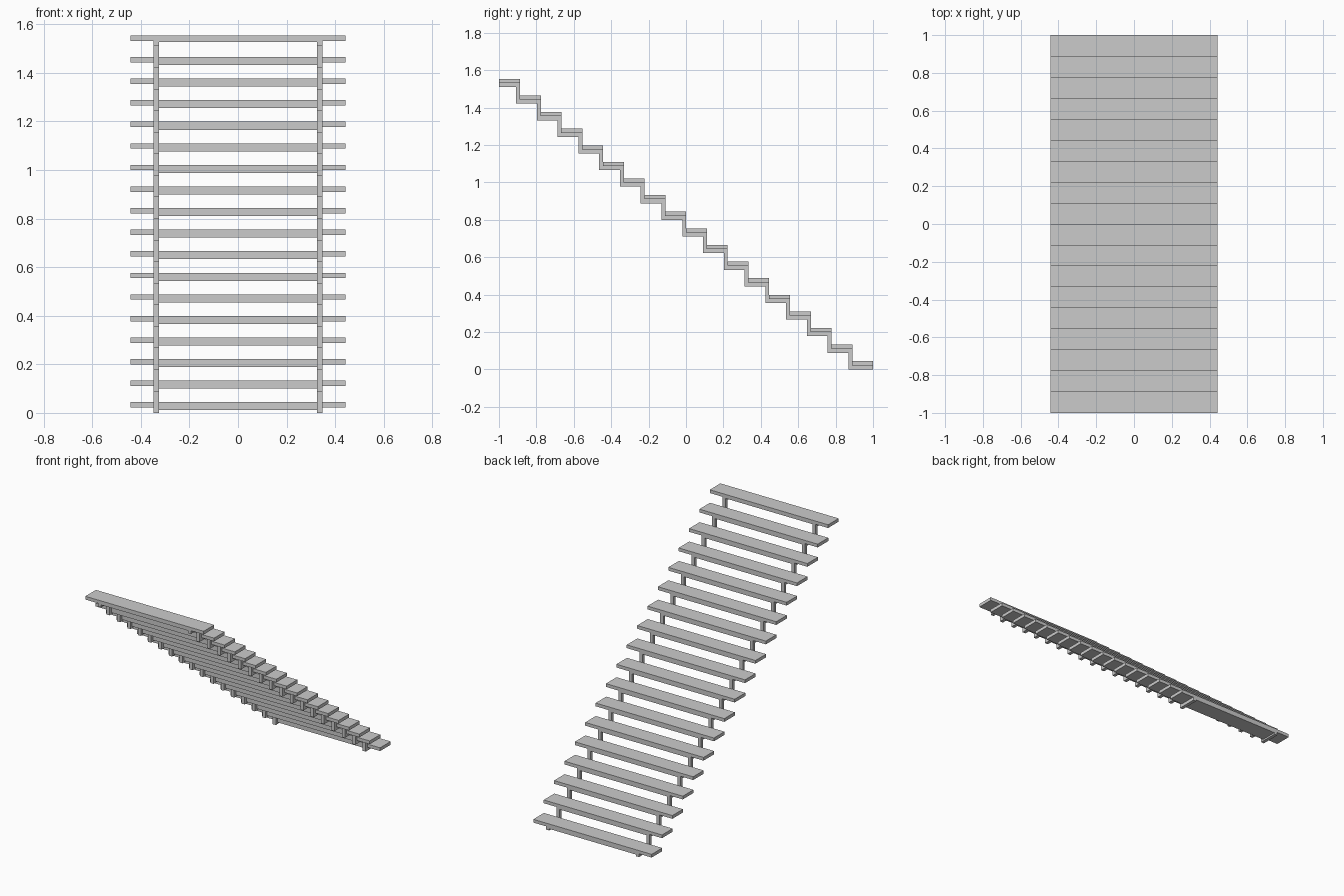
import bpy, bmesh

if "Cube" in bpy.data.objects:
    bpy.data.objects.remove(bpy.data.objects["Cube"])

N = 18                 # number of treads
RUN, RISE = 0.111, 0.0888
DEPTH = 0.113          # tread depth
HALF_W = 0.443         # tread half width
T = 0.022              # tread and rail thickness
SX0, SX1 = 0.325, 0.348  # stringer inner and outer x


def make_object(name, bm):
    bmesh.ops.recalc_face_normals(bm, faces=bm.faces)
    mesh = bpy.data.meshes.new(name)
    bm.to_mesh(mesh)
    bm.free()
    obj = bpy.data.objects.new(name, mesh)
    bpy.context.collection.objects.link(obj)
    return obj


def box(name, x0, x1, y0, y1, z0, z1):
    bm = bmesh.new()
    bmesh.ops.create_cube(bm, size=1)
    for v in bm.verts:
        v.co.x = x0 if v.co.x < 0 else x1
        v.co.y = y0 if v.co.y < 0 else y1
        v.co.z = z0 if v.co.z < 0 else z1
    return make_object(name, bm)


# treads with a thin cleat between the stringers, climbing towards -y
for i in range(N):
    y1 = 1 - i * RUN
    z0 = T + i * RISE
    box(f"tread_{i + 1}", -HALF_W, HALF_W, y1 - DEPTH, y1, z0, z0 + T)
    drop = 0.005 if i == N - 1 else 0.011
    box(f"tread_cleat_{i + 1}", -SX0, SX0, y1 - DEPTH, y1, z0 - drop, z0)

# zigzag stringer outline: upper edge going up, lower edge coming back
upper, lower = [], []
for i in range(N):
    y1 = 1 - i * RUN
    z = i * RISE
    y0 = y1 - RUN if i < N - 1 else -1
    upper += [(y1, z + T), (y0, z + T)]
    end = y0 - 0.021 if i < N - 1 else -1
    start = y1 if i == 0 else y1 - 0.021
    lower += [(start, z), (end, z)]
outline = upper + lower[::-1]

# pair of stringers
for name, x0, x1 in (("right_stringer", SX0, SX1), ("left_stringer", -SX1, -SX0)):
    bm = bmesh.new()
    face = bm.faces.new([bm.verts.new((x0, y, z)) for y, z in outline])
    ext = bmesh.ops.extrude_face_region(bm, geom=[face])
    moved = [g for g in ext["geom"] if isinstance(g, bmesh.types.BMVert)]
    bmesh.ops.translate(bm, verts=moved, vec=(x1 - x0, 0, 0))
    make_object(name, bm)
